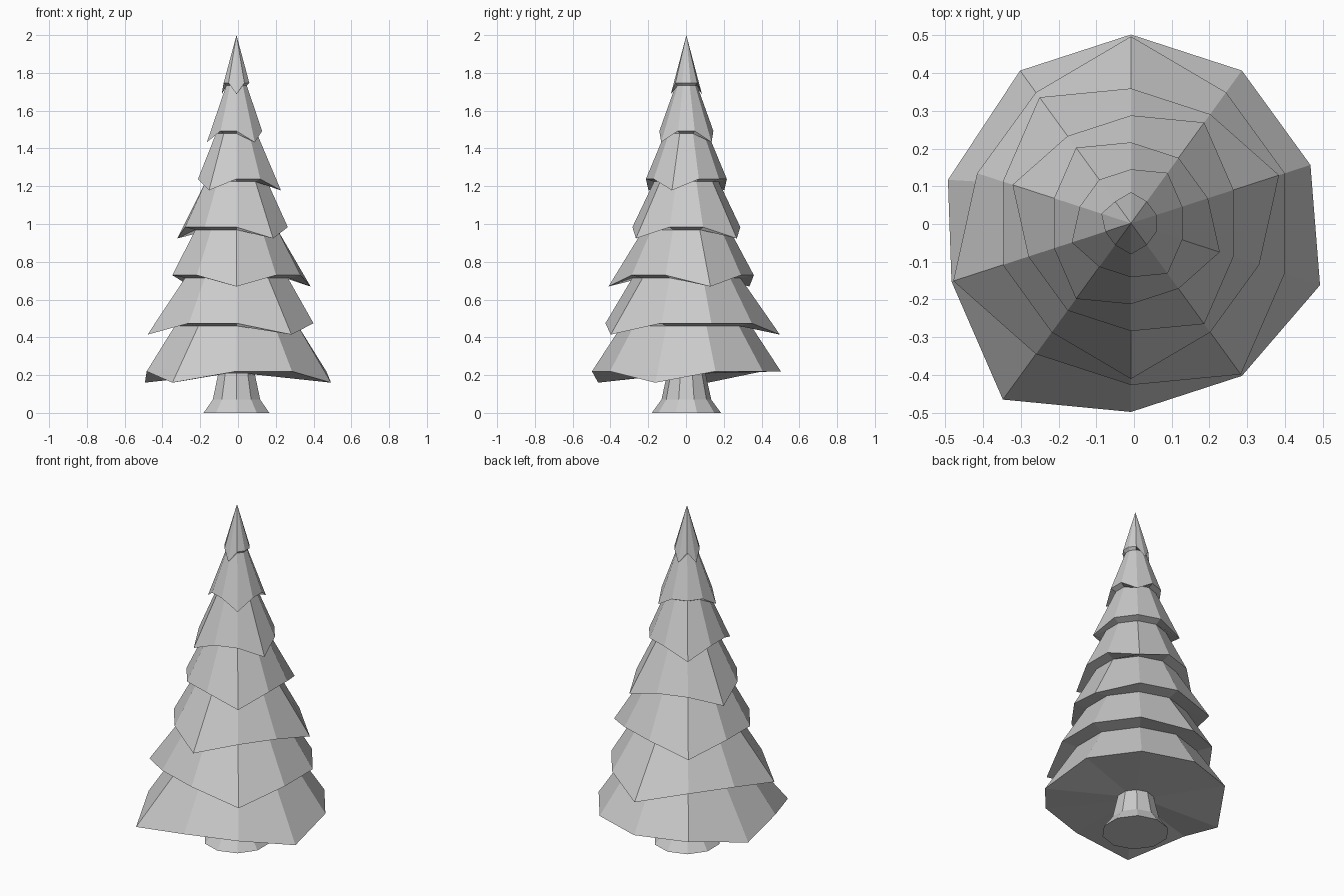
import bpy, bmesh, math

if "Cube" in bpy.data.objects:
    bpy.data.objects.remove(bpy.data.objects["Cube"])

SIDES = 10
CX, CY = -0.008, 0.002          # tree axis


def ring(bm, r, z, tips=(), special=None):
    """Ring of ten vertices; 'tips' are pulled outward and down."""
    verts = []
    for k in range(SIDES):
        a = math.radians(90 + 36 * k)
        rr, zz = r, z
        if k in tips:
            rr, zz = r * 1.155, z - 0.06
        x, y = CX + rr * math.cos(a), CY + rr * math.sin(a)
        if special and k in special:
            x, y = special[k]
        verts.append(bm.verts.new((x, y, zz)))
    return verts


def bridge(bm, lower, upper):
    for k in range(SIDES):
        n = (k + 1) % SIDES
        bm.faces.new((lower[k], lower[n], upper[n], upper[k]))


def fan(bm, loop, point):
    c = bm.verts.new(point)
    for k in range(SIDES):
        bm.faces.new((loop[k], loop[(k + 1) % SIDES], c))


def finish(bm, name):
    bmesh.ops.recalc_face_normals(bm, faces=bm.faces)
    me = bpy.data.meshes.new(name)
    bm.to_mesh(me)
    bm.free()
    ob = bpy.data.objects.new(name, me)
    bpy.context.collection.objects.link(ob)


# Foliage: seven skirts, each with three drooping tips
TIPS = [(2, 4, 7), (0, 3, 6), (1, 5, 8), (2, 6, 9), (1, 4, 7), (3, 6, 9), (0, 2, 5)]
bm = bmesh.new()
inner = ring(bm, 0.09, 0.208)
fan(bm, inner, (CX, CY, 0.208))
for i, tips in enumerate(TIPS):
    radius = 0.5 * (7 - i) / 7
    z = 0.22 + 0.2545 * i
    special = {2: (-0.493, 0.117), 7: (0.493, -0.162)} if i == 0 else None
    edge = ring(bm, radius, z, tips, special)
    bridge(bm, inner, edge)
    if i < 6:
        inner = ring(bm, 0.8 * 0.5 * (6 - i) / 7, z + 0.2545 - 0.014)
        bridge(bm, edge, inner)
    else:
        fan(bm, edge, (CX, CY, 2.0))
finish(bm, "foliage")

# Trunk with a flared foot
bm = bmesh.new()
loops = [ring(bm, r, z) for r, z in ((0.183, 0), (0.132, 0.07), (0.1, 0.215))]
fan(bm, loops[0], (CX, CY, 0))
for lo, hi in zip(loops, loops[1:]):
    bridge(bm, lo, hi)
fan(bm, loops[-1], (CX, CY, 0.215))
finish(bm, "trunk")
